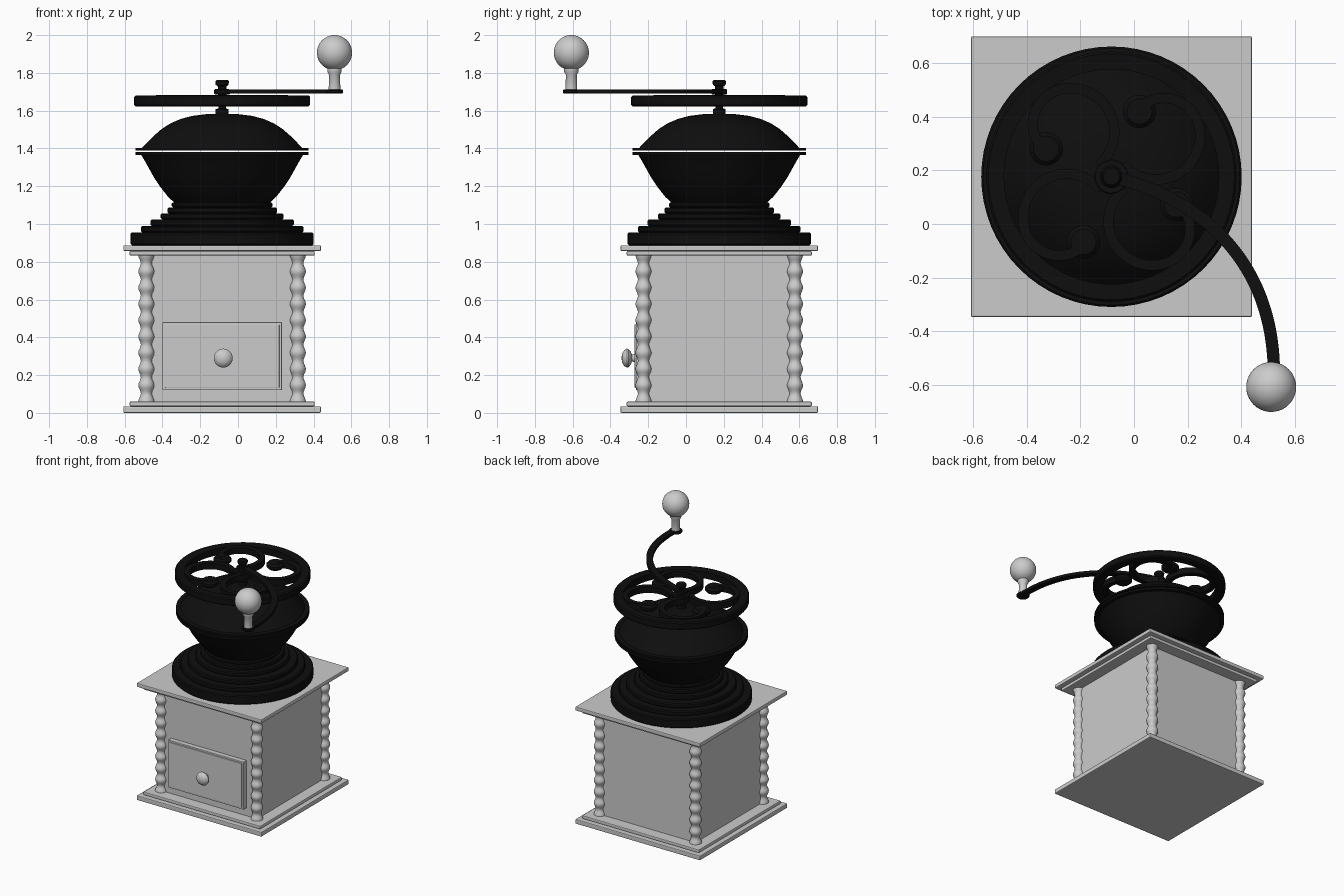
import bpy, bmesh, math
from mathutils import Vector, Matrix
from mathutils.geometry import interpolate_bezier

if "Cube" in bpy.data.objects:
    bpy.data.objects.remove(bpy.data.objects["Cube"])

CX, CY = -0.084, 0.176      # axis of the body
HANDLE = (0.511, -0.607)    # axis of the crank handle


def material(name, rgb):
    m = bpy.data.materials.new(name)
    m.use_nodes = True
    m.diffuse_color = (*rgb, 1)
    m.node_tree.nodes["Principled BSDF"].inputs["Base Color"].default_value = (*rgb, 1)
    return m


GREY = material("light grey wood", (0.6, 0.6, 0.6))
BLACK = material("black iron", (0.0045, 0.0045, 0.0045))


def finish(name, bm, mat, loc=(0, 0, 0), smooth=True, bevel=0):
    bmesh.ops.recalc_face_normals(bm, faces=bm.faces[:])
    mesh = bpy.data.meshes.new(name)
    bm.to_mesh(mesh)
    bm.free()
    mesh.materials.append(mat)
    obj = bpy.data.objects.new(name, mesh)
    bpy.context.collection.objects.link(obj)
    obj.location = loc
    if bevel:
        mod = obj.modifiers.new("soft edges", "BEVEL")
        mod.width, mod.segments = bevel, 2
    if smooth:
        bpy.ops.object.select_all(action="DESELECT")
        obj.select_set(True)
        bpy.context.view_layer.objects.active = obj
        bpy.ops.object.shade_smooth_by_angle(angle=math.radians(35))
    return obj


def box(name, x, y, z0, z1, hx, hy, bevel=0.006):
    bm = bmesh.new()
    bmesh.ops.create_cube(bm, size=1)
    bmesh.ops.scale(bm, vec=(2 * hx, 2 * hy, z1 - z0), verts=bm.verts)
    return finish(name, bm, GREY, (x, y, (z0 + z1) / 2), False, bevel)


def lathe(name, profile, mat, loc=(CX, CY, 0), steps=64, closed=False):
    """Turn a (radius, height) profile around z."""
    bm = bmesh.new()
    vs = [bm.verts.new((r, 0, z)) for r, z in profile]
    pairs = list(zip(vs, vs[1:]))
    if closed:
        pairs.append((vs[-1], vs[0]))
    es = [bm.edges.new(p) for p in pairs]
    bmesh.ops.spin(bm, geom=vs + es, cent=(0, 0, 0), axis=(0, 0, 1),
                   angle=math.tau, steps=steps)
    bmesh.ops.remove_doubles(bm, verts=bm.verts[:], dist=1e-5)
    return finish(name, bm, mat, loc)


def flat_bar(name, path, width, z0, z1, mat):
    """Sweep a rectangle along a horizontal path."""
    bm = bmesh.new()
    rings = []
    for i, p in enumerate(path):
        t = (path[min(i + 1, len(path) - 1)] - path[max(i - 1, 0)]).normalized()
        side = Vector((-t.y, t.x)) * width / 2
        rings.append([bm.verts.new((*(p + side * s), z))
                      for s, z in ((-1, z0), (1, z0), (1, z1), (-1, z1))])
    for a, b in zip(rings, rings[1:]):
        for k in range(4):
            n = (k + 1) % 4
            bm.faces.new((a[k], a[n], b[n], b[k]))
    bm.faces.new(rings[0])
    bm.faces.new(rings[-1])
    return finish(name, bm, mat)


def disc(name, r, z0, z1, mat, loc=(CX, CY, 0), b=0.005, steps=48):
    return lathe(name, [(0, z0), (r - b, z0), (r, z0 + b), (r, z1 - b),
                        (r - b, z1), (0, z1)], mat, loc, steps)


# Wooden case
box("bottom_plate", CX, CY, 0, 0.035, 0.523, 0.523)
box("bottom_moulding", CX, CY, 0.035, 0.06, 0.49, 0.49)
box("case", CX, CY, 0.06, 0.835, 0.405, 0.405, 0)
box("top_moulding", CX, CY, 0.833, 0.857, 0.49, 0.49)
box("top_plate", CX, CY, 0.857, 0.887, 0.523, 0.523)

# Turned corner columns
ripple = [(0.036 + 0.0065 * math.cos(math.tau * 9 * i / 72), 0.06 + 0.775 * i / 72)
          for i in range(73)]
for sx, side in ((-1, "right"), (1, "left")):
    for sy, end in ((-1, "front"), (1, "back")):
        lathe(f"{end}_{side}_column", ripple, GREY,
              (CX + 0.401 * sx, CY + 0.401 * sy, 0), 24)

# Drawer with a raised panel and a knob
box("drawer_front", CX, -0.243, 0.12, 0.48, 0.316, 0.022, 0.003)
box("drawer_panel", CX, -0.265, 0.132, 0.468, 0.303, 0.007, 0.003)
knob = lathe("drawer_knob", [(0.022, 0), (0.018, 0.015), (0.035, 0.022), (0.049, 0.034),
                             (0.05, 0.042), (0.042, 0.056), (0.024, 0.067), (0, 0.071)],
             GREY, (-0.078, -0.271, 0.29), 32)
knob.rotation_euler.x = math.pi / 2

# Stepped iron foot
steps = [(0.485, 0.887, 0.955), (0.43, 0.955, 0.99), (0.38, 0.99, 1.024),
         (0.325, 1.024, 1.056), (0.29, 1.056, 1.088), (0.267, 1.088, 1.114)]
for i, (r, z0, z1) in enumerate(steps):
    disc(f"foot_step_{i + 1}", r, z0, z1, BLACK, b=0.007, steps=64)

# Hopper bowl and its domed lid, with a thin gap between the rims
lathe("hopper_bowl", [(0, 1.1), (0.25, 1.11), (0.287, 1.145), (0.33, 1.2), (0.36, 1.245),
                      (0.385, 1.29), (0.41, 1.335), (0.428, 1.365), (0.458, 1.365),
                      (0.458, 1.38), (0, 1.38)], BLACK)
lathe("hopper_lid", [(0, 1.389), (0.458, 1.389), (0.458, 1.402), (0.425, 1.402),
                     (0.395, 1.433), (0.36, 1.468), (0.32, 1.503), (0.275, 1.532),
                     (0.22, 1.556), (0.16, 1.572), (0.09, 1.581), (0, 1.583)], BLACK)

# Open wheel above the lid
lathe("wheel_rim", [(0.4, 1.627), (0.458, 1.623), (0.466, 1.631), (0.466, 1.672),
                    (0.458, 1.68), (0.4, 1.676)], BLACK, closed=True)
hub = Vector((CX, CY))
disc("wheel_hub", 0.065, 1.635, 1.684, BLACK)
for k in range(4):
    turn = Matrix.Rotation(k * math.pi / 2, 2)
    centre = Vector((-0.152, 0.167))
    path = []
    for i in range(41):
        t = i / 40
        a = math.radians(-50 + 270 * t)
        r = 0.163 - 0.05 * max(0, (t - 0.6) / 0.4) ** 1.5
        path.append(hub + turn @ (centre + Vector((math.cos(a), math.sin(a))) * r))
    flat_bar(f"wheel_scroll_{k + 1}", path, 0.038, 1.635, 1.682, BLACK)
    tip = hub + turn @ Vector((-0.243, 0.104))
    disc(f"scroll_tip_{k + 1}", 0.062, 1.633, 1.68, BLACK, (*tip, 0), 0.015, 32)

# Shaft and top nut
lathe("shaft", [(0, 1.57), (0.034, 1.575), (0.034, 1.608), (0.02, 1.612), (0.02, 1.68),
                (0.022, 1.684), (0.022, 1.728), (0.034, 1.737), (0.036, 1.755),
                (0.03, 1.762), (0, 1.762)], BLACK, steps=32)

# Curved crank arm
arm = interpolate_bezier(hub, Vector((0.25, 0.1)), Vector((0.54, -0.15)),
                         Vector((0.52, -0.6)), 40)
flat_bar("crank_arm", [p.to_2d() for p in arm], 0.046, 1.69, 1.712, BLACK)
disc("crank_collar", 0.042, 1.686, 1.714, BLACK)
disc("crank_end", 0.045, 1.69, 1.712, BLACK, (*HANDLE, 0))

# Handle grip and ball
lathe("handle_grip", [(0, 1.71), (0.031, 1.712), (0.029, 1.79), (0.038, 1.805),
                      (0.038, 1.822), (0.03, 1.83), (0, 1.83)], GREY, (*HANDLE, 0), 32)
bm = bmesh.new()
bmesh.ops.create_uvsphere(bm, u_segments=40, v_segments=24, radius=0.093)
finish("handle_ball", bm, GREY, (*HANDLE, 1.907))
